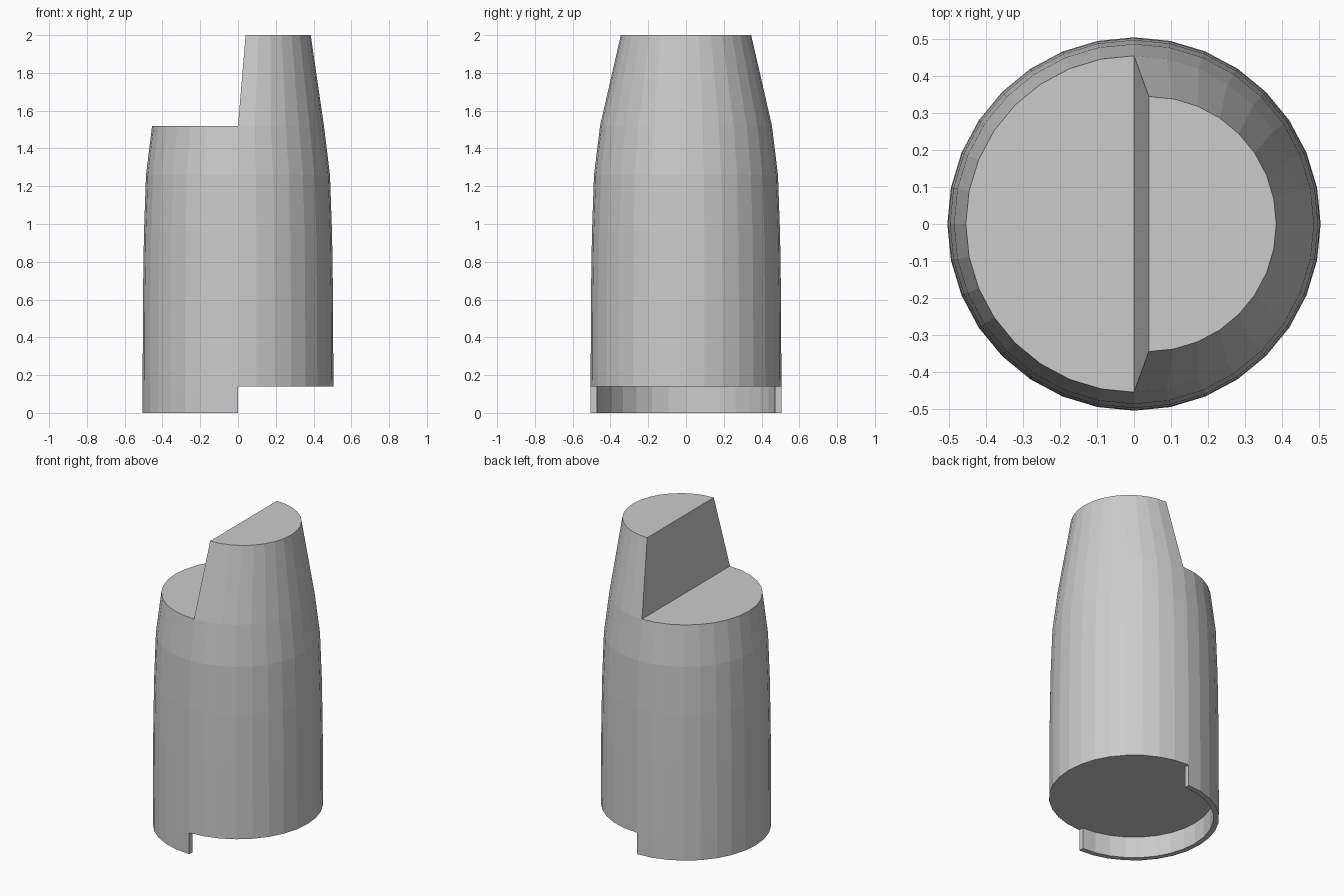
import bpy, bmesh, math

if "Cube" in bpy.data.objects:
    bpy.data.objects.remove(bpy.data.objects["Cube"])

SIDES = 32
RIGHT = [i % SIDES for i in range(24, 41)]   # half circle with x >= 0
LEFT = list(range(8, 25))                    # half circle with x <= 0

bm = bmesh.new()


def arc(indices, radius, z, shift=0.0):
    """Ring vertices by index, around (shift, 0)."""
    out = {}
    for i in indices:
        a = 2 * math.pi * i / SIDES
        out[i] = bm.verts.new((shift + radius * math.cos(a), radius * math.sin(a), z))
    return out


def bridge(low, high, order):
    for a, b in zip(order, order[1:]):
        bm.faces.new((low[a], low[b], high[b], high[a]))


# Main body: lofted rings, gently narrowing upwards
full = list(range(SIDES))
profile = [(0.505, 0.14), (0.503, 0.62), (0.498, 0.95), (0.487, 1.26), (0.455, 1.52)]
rings = [arc(full, r, z) for r, z in profile]
for low, high in zip(rings, rings[1:]):
    bridge(low, high, full + [0])
base, shoulder = rings[0], rings[-1]

# Step: flat shoulder on the left half
bm.faces.new([shoulder[i] for i in LEFT])

# Raised tip on the right half, with a sloping inner wall
tip = arc(RIGHT, 0.345, 2.0, shift=0.04)
bridge(shoulder, tip, RIGHT)
bm.faces.new([tip[i] for i in RIGHT])
bm.faces.new((shoulder[8], shoulder[24], tip[24], tip[8]))

# Thin half skirt below the left half
outer = arc(LEFT, 0.505, 0.0)
inner = arc(LEFT, 0.472, 0.0)
inner_top = arc(LEFT, 0.472, 0.14)
bridge(outer, base, LEFT)
bridge(inner, outer, LEFT)
bridge(inner_top, inner, LEFT)
for i in (8, 24):
    bm.faces.new((outer[i], inner[i], inner_top[i], base[i]))

# Underside inside the skirt
bm.faces.new([base[i] for i in RIGHT] + [inner_top[i] for i in LEFT])

bmesh.ops.recalc_face_normals(bm, faces=bm.faces)
mesh = bpy.data.meshes.new("stepped_body")
bm.to_mesh(mesh)
bm.free()
body = bpy.data.objects.new("stepped_body", mesh)
bpy.context.collection.objects.link(body)
